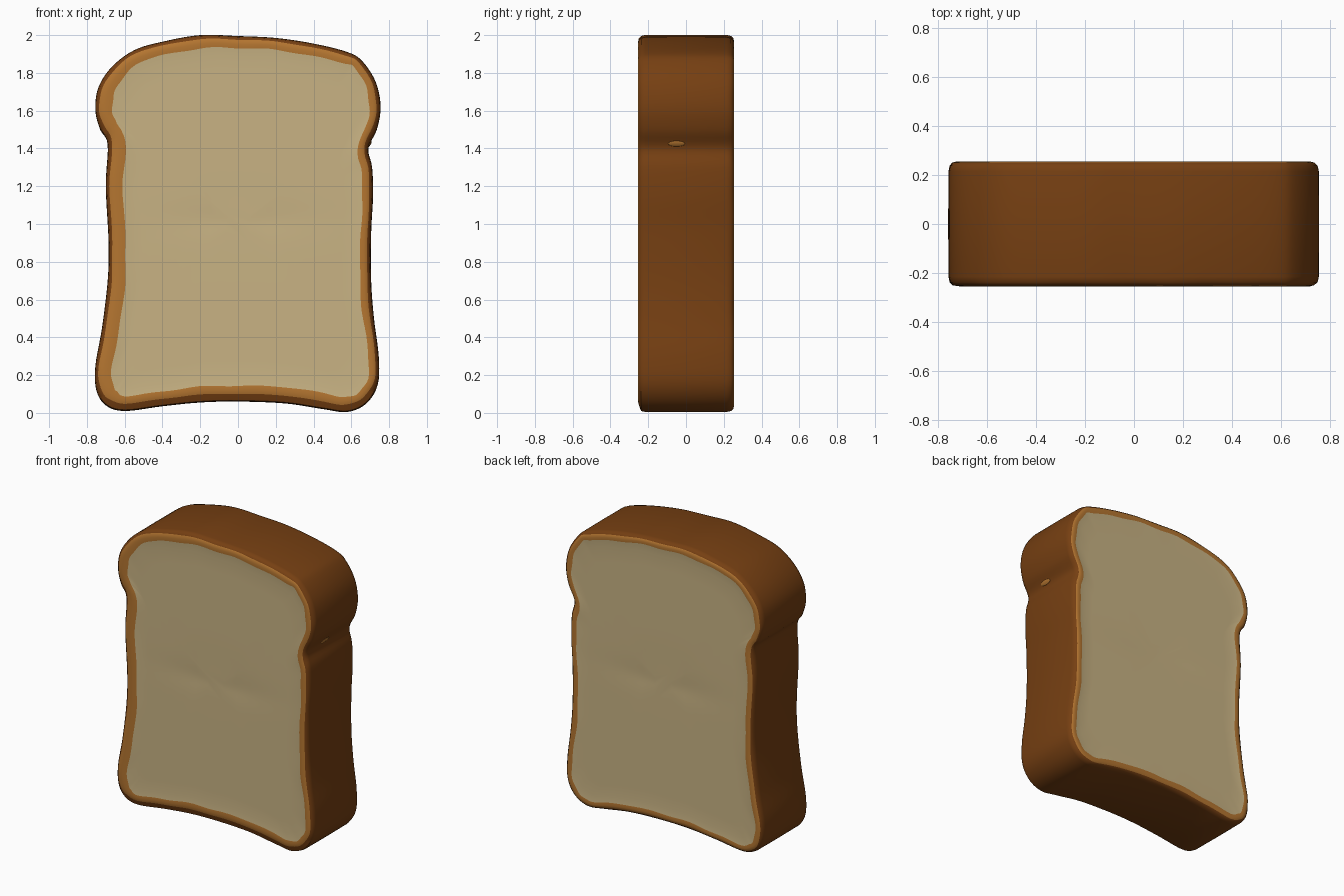
import bpy, bmesh, math
from mathutils import Vector

cube = bpy.data.objects.get("Cube")
if cube:
    bpy.data.objects.remove(cube, do_unlink=True)


def material(name, colour):
    mat = bpy.data.materials.new(name)
    mat.use_nodes = True
    mat.diffuse_color = (*colour, 1)
    mat.node_tree.nodes["Principled BSDF"].inputs["Base Color"].default_value = (*colour, 1)
    return mat


crust_brown = material("crust brown", (0.18, 0.05, 0.006))
toasted_rim = material("toasted rim", (0.46, 0.18, 0.03))
crumb_cream = material("crumb cream", (0.58, 0.45, 0.23))
CRUST, RIM, CRUMB = 0, 1, 2

# Slice outline (x, z), anticlockwise from the bottom middle
OUTLINE = [
    (0, .06), (.25, .05), (.45, .02), (.58, .005), (.68, .05), (.74, .15),
    (.745, .3), (.72, .5), (.705, .7), (.705, .95), (.715, 1.15), (.71, 1.3),
    (.69, 1.4), (.735, 1.5), (.755, 1.62), (.73, 1.75), (.66, 1.86),
    (.58, 1.91), (.4, 1.955), (.2, 1.985), (0, 1.995), (-.2, 2), (-.4, 1.965),
    (-.55, 1.92), (-.67, 1.83), (-.74, 1.72), (-.755, 1.6), (-.73, 1.5),
    (-.69, 1.42), (-.7, 1.2), (-.685, .9), (-.69, .7), (-.72, .45),
    (-.755, .25), (-.75, .12), (-.7, .04), (-.6, .01), (-.4, .035), (-.2, .055)]
STEPS = 5


def smooth_loop(points, steps):
    """Closed Catmull-Rom curve through the points."""
    pts = [Vector(p) for p in points]
    n, out = len(pts), []
    for i in range(n):
        a, b, c, d = (pts[(i + k) % n] for k in (-1, 0, 1, 2))
        for s in range(steps):
            t = s / steps
            out.append(0.5 * (2 * b + (c - a) * t + (2 * a - 5 * b + 4 * c - d) * t ** 2
                              + (3 * b - a - 3 * c + d) * t ** 3))
    return out


loop = smooth_loop(OUTLINE, STEPS)
count = len(loop)
normals = []
for i in range(count):
    t = (loop[(i + 2) % count] - loop[i - 2]).normalized()
    normals.append(Vector((t.y, -t.x)))
middle = Vector((0, 1))


def dent(p, side):
    """Shallow dimples in the soft crumb."""
    bump = math.exp(-(p.x / .35) ** 2 - ((p.y - 1.02) / .08) ** 2)
    return side * (0.249 - 0.006 * bump)


def inset_ring(width, y):
    return [(p - n * width(i, n), y) for i, (p, n) in enumerate(zip(loop, normals))]


def wobble(i):
    return 0.003 * math.sin(i * 0.9) + 0.003 * math.sin(i * 0.37)


def front_crumb(i, n):
    return 0.074 - 0.017 * n.x - 0.008 * n.y + wobble(i)


def back_crumb(i, n):
    return 0.055 + wobble(i)


def front_edge(i, n):
    return 0.02 + 0.02 * max(0, -n.y) + wobble(i) / 2


def back_edge(i, n):
    return 0.018 + wobble(i) / 2


def face_rings(crumb, edge, side):
    """Rings from the middle of one cut face out to the crust side."""
    border = inset_ring(crumb, side * 0.253)
    rings = []
    for scale in (.1, .25, .4, .55, .7, .85, .95):
        pts = [middle + (p - middle) * scale for p, _ in border]
        rings.append(([(p, dent(p, side)) for p in pts], CRUMB))
    rings.append((border, CRUMB))
    rings.append((inset_ring(lambda i, n: edge(i, n) * .5 + crumb(i, n) * .5, side * .255), RIM))
    rings.append((inset_ring(edge, side * .25), RIM))
    rings.append((inset_ring(lambda i, n: .006, side * .238), CRUST))
    rings.append((inset_ring(lambda i, n: .001, side * .215), CRUST))
    return rings


# Bread slice: loft the rings of both faces into one closed body
bm = bmesh.new()


def add_rings(rings, side):
    previous = None
    for points, mat in rings:
        verts = [bm.verts.new((p.x, y, p.y)) for p, y in points]
        if previous is None:
            bm.faces.new(verts).material_index = CRUMB
        else:
            bridge(previous, verts, mat)
        previous = verts
    return previous


def bridge(a, b, mat):
    for i in range(count):
        j = (i + 1) % count
        bm.faces.new((a[i], a[j], b[j], b[i])).material_index = mat


front = add_rings(face_rings(front_crumb, front_edge, -1), -1)
back = add_rings(face_rings(back_crumb, back_edge, 1), 1)
belly = [bm.verts.new((p.x, 0, p.y)) for p in loop]
bridge(front, belly, CRUST)
bridge(belly, back, CRUST)
bmesh.ops.recalc_face_normals(bm, faces=bm.faces)

mesh = bpy.data.meshes.new("bread_slice")
bm.to_mesh(mesh)
bm.free()
for mat in (crust_brown, toasted_rim, crumb_cream):
    mesh.materials.append(mat)
bread = bpy.data.objects.new("bread_slice", mesh)
bpy.context.collection.objects.link(bread)

# Small pale fleck in the crease of the crust
bpy.ops.mesh.primitive_uv_sphere_add(segments=16, ring_count=8, radius=1,
                                     location=(.699, -.05, 1.425), rotation=(0, .46, 0))
fleck = bpy.context.object
fleck.name = "crust_fleck"
fleck.scale = (.005, .045, .016)
fleck.data.materials.append(toasted_rim)

bpy.ops.object.select_all(action='DESELECT')
for obj in (bread, fleck):
    obj.select_set(True)
bpy.context.view_layer.objects.active = bread
bpy.ops.object.shade_smooth_by_angle(angle=math.radians(50))
